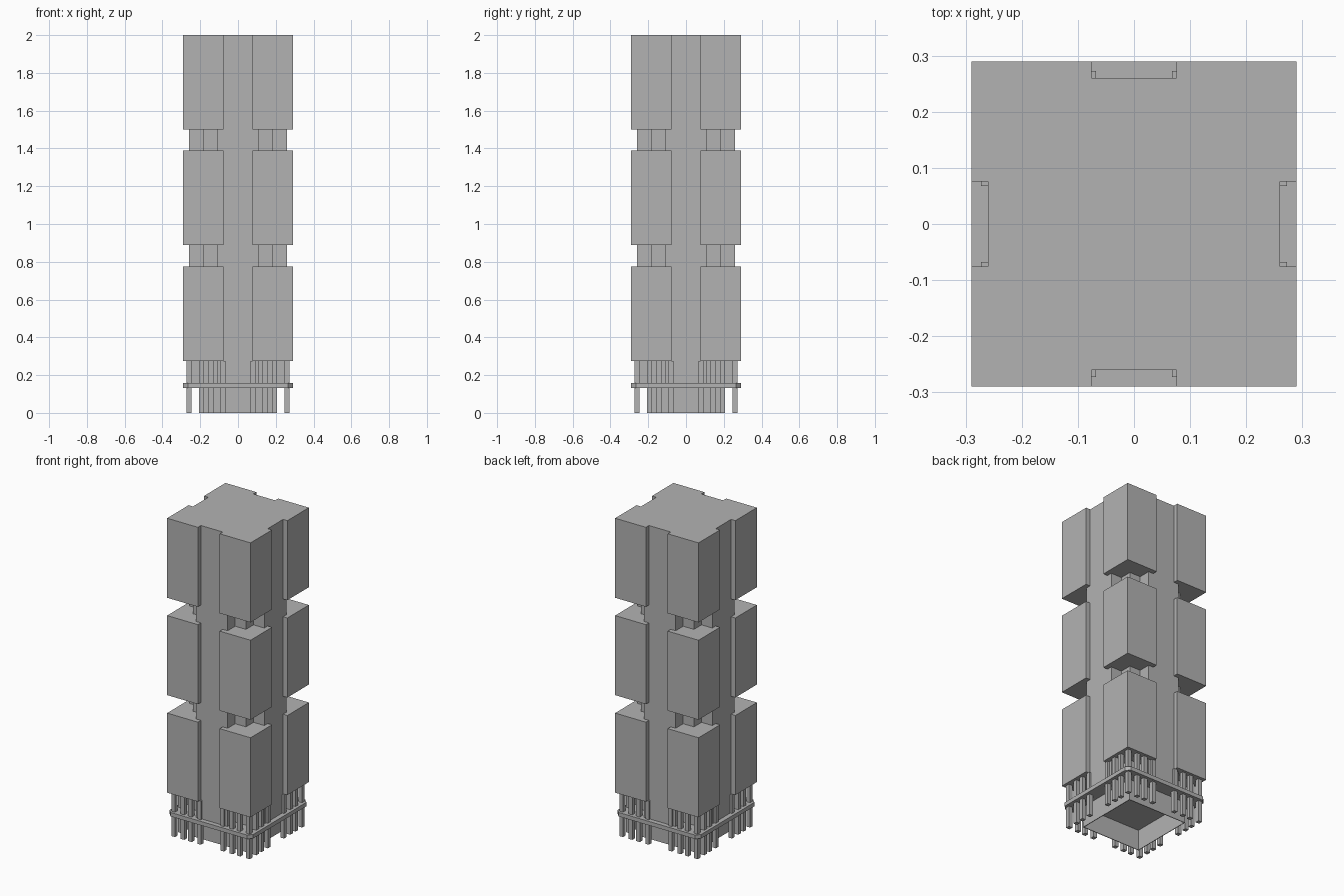
import bpy
import bmesh

cube = bpy.data.objects.get("Cube")
if cube:
    bpy.data.objects.remove(cube, do_unlink=True)

grey = bpy.data.materials.new("plain grey")
grey.use_nodes = True
colour = (0.45, 0.45, 0.45, 1)
grey.diffuse_color = colour
grey.node_tree.nodes["Principled BSDF"].inputs["Base Color"].default_value = colour


def prism(name, outline, z0, z1, open_bottom=False):
    """Extrude a closed outline from z0 to z1."""
    bm = bmesh.new()
    base = bm.faces.new([bm.verts.new((x, y, z0)) for x, y in outline])
    extruded = bmesh.ops.extrude_face_region(bm, geom=[base], use_keep_orig=True)
    for v in extruded["geom"]:
        if isinstance(v, bmesh.types.BMVert):
            v.co.z = z1
    bmesh.ops.recalc_face_normals(bm, faces=bm.faces)
    if open_bottom:
        bmesh.ops.delete(bm, geom=[base], context="FACES_ONLY")
    mesh = bpy.data.meshes.new(name)
    bm.to_mesh(mesh)
    bm.free()
    mesh.materials.append(grey)
    obj = bpy.data.objects.new(name, mesh)
    bpy.context.collection.objects.link(obj)
    return obj


def rect(x0, x1, y0, y1):
    return [(x0, y0), (x1, y0), (x1, y1), (x0, y1)]


def four_way(corner):
    """Turn a corner outline about the centre, quarter by quarter."""
    points, turn = [], list(corner)
    for _ in range(4):
        points += turn
        turn = [(-y, x) for x, y in turn]
    return points


HALF = 0.29
NOTCH = 0.076
FACE = 0.26
TIERS = (0.275, 0.888, 1.5)
TIER_HEIGHT = 0.5
PLATE = (0.132, 0.157)

# Stepped central shaft, running up to the top tier
shaft = four_way([(FACE, 0.11), (0.185, 0.11), (0.185, 0.185),
                  (0.11, 0.185), (0.11, FACE)])
prism("central_shaft", shaft, PLATE[1], TIERS[-1])

# Notched tiers: solid cross sections with a recess in each side
tier = four_way([(FACE, NOTCH), (HALF, NOTCH), (HALF, HALF),
                 (NOTCH, HALF), (NOTCH, FACE)])
for i, z in enumerate(TIERS):
    prism(f"tier_{i + 1}", tier, z, z + TIER_HEIGHT)

# Base plate with clipped corners
clip = HALF - 0.025
prism("base_plate", four_way([(HALF, clip), (clip, HALF)]), *PLATE)

# Hollow footing, open underneath
footing = prism("footing", rect(-0.205, 0.205, -0.205, 0.205), 0, PLATE[0], True)
shell = footing.modifiers.new("wall", "SOLIDIFY")
shell.thickness = 0.006

# Thin pins through the plate, along each side of every corner
PIN = 0.0125
OUT = 0.26
spots = [(OUT, OUT)]
for a in (0.08, 0.143, 0.195):
    spots += [(OUT, a), (a, OUT)]
for sx in (-1, 1):
    for sy in (-1, 1):
        for n, (x, y) in enumerate(spots):
            cx, cy = sx * x, sy * y
            prism(f"pin_{n + 1}", rect(cx - PIN, cx + PIN, cy - PIN, cy + PIN),
                  0, TIERS[0])
